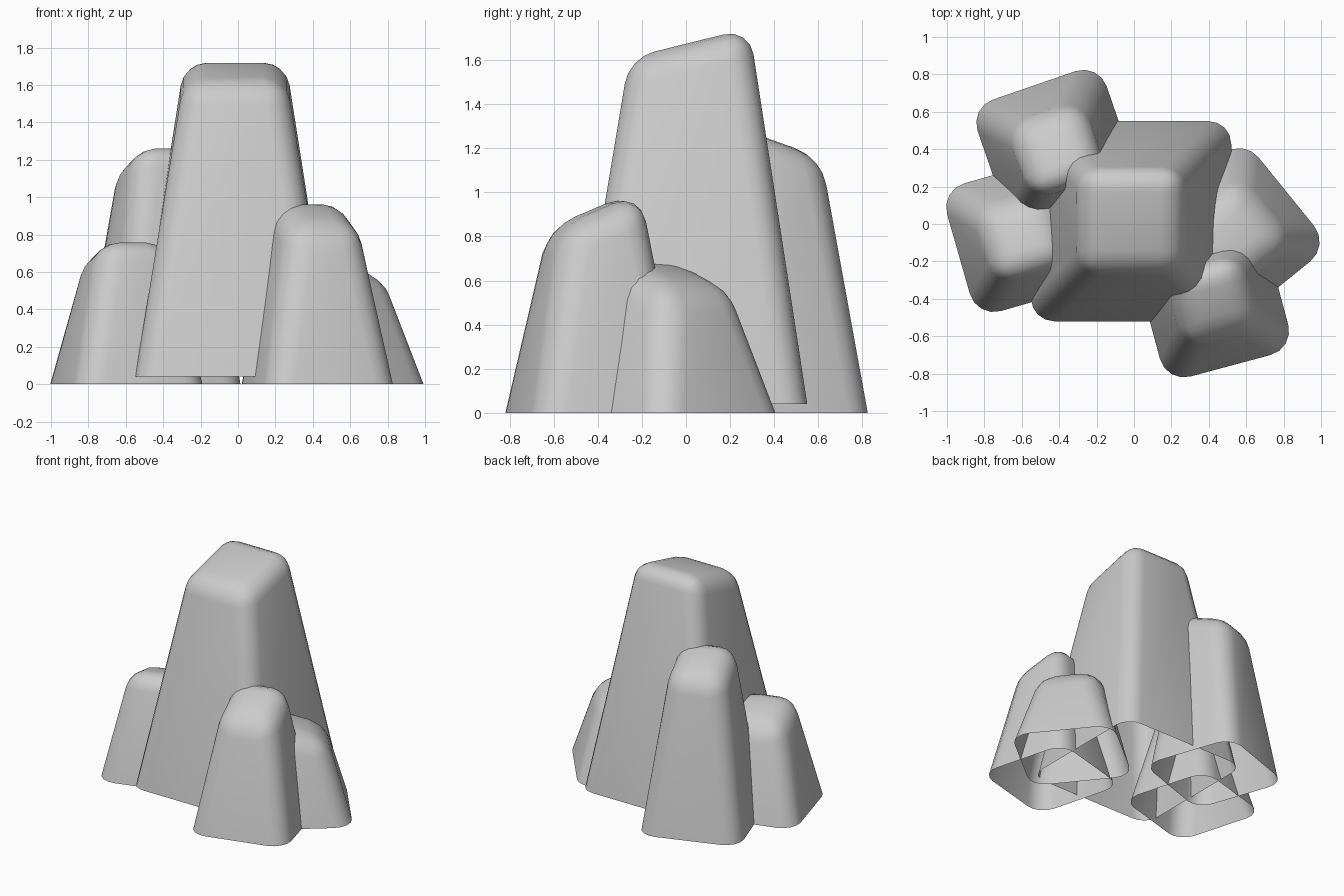
import bpy, bmesh, math

if "Cube" in bpy.data.objects:
    bpy.data.objects.remove(bpy.data.objects["Cube"])


def rock(name, center, size, rot, taper, high, low, bevel, base=0.0):
    """Open-bottomed tapered block; its top slopes up towards local +y."""
    h = size / 2
    t = h * taper
    corners = [(-1, -1), (1, -1), (1, 1), (-1, 1)]
    bm = bmesh.new()
    bottom = [bm.verts.new((x * h, y * h, base)) for x, y in corners]
    top = [bm.verts.new((x * t, y * t, high if y > 0 else low)) for x, y in corners]
    for i in range(4):
        j = (i + 1) % 4
        bm.faces.new((bottom[i], bottom[j], top[j], top[i]))
    bm.faces.new(top)
    mesh = bpy.data.meshes.new(name)
    bm.to_mesh(mesh)
    bm.free()
    for p in mesh.polygons:
        p.use_smooth = True
    ob = bpy.data.objects.new(name, mesh)
    bpy.context.collection.objects.link(ob)
    ob.location = (center[0], center[1], 0)
    ob.rotation_euler.z = math.radians(rot)
    # rounded edges
    mod = ob.modifiers.new("round", 'BEVEL')
    mod.width = bevel
    mod.segments = 4
    mod.limit_method = 'ANGLE'
    mod.angle_limit = math.radians(30)


# tall central rock
rock("main_rock", (-0.015, 0.015), 1.07, 0, 0.51, 1.745, 1.61, 0.12, base=0.04)
# smaller rocks around it, each leaning its high edge to the middle
rock("front_right_rock", (0.424, -0.415), 0.71, 15, 0.55, 1.00, 0.84, 0.13)
rock("right_rock", (0.527, -0.06), 0.74, 129, 0.57, 0.71, 0.57, 0.13)
rock("back_left_rock", (-0.415, 0.396), 0.73, 199, 0.55, 1.295, 1.16, 0.13)
rock("left_rock", (-0.597, -0.063), 0.71, 196, 0.55, 0.79, 0.68, 0.13)
